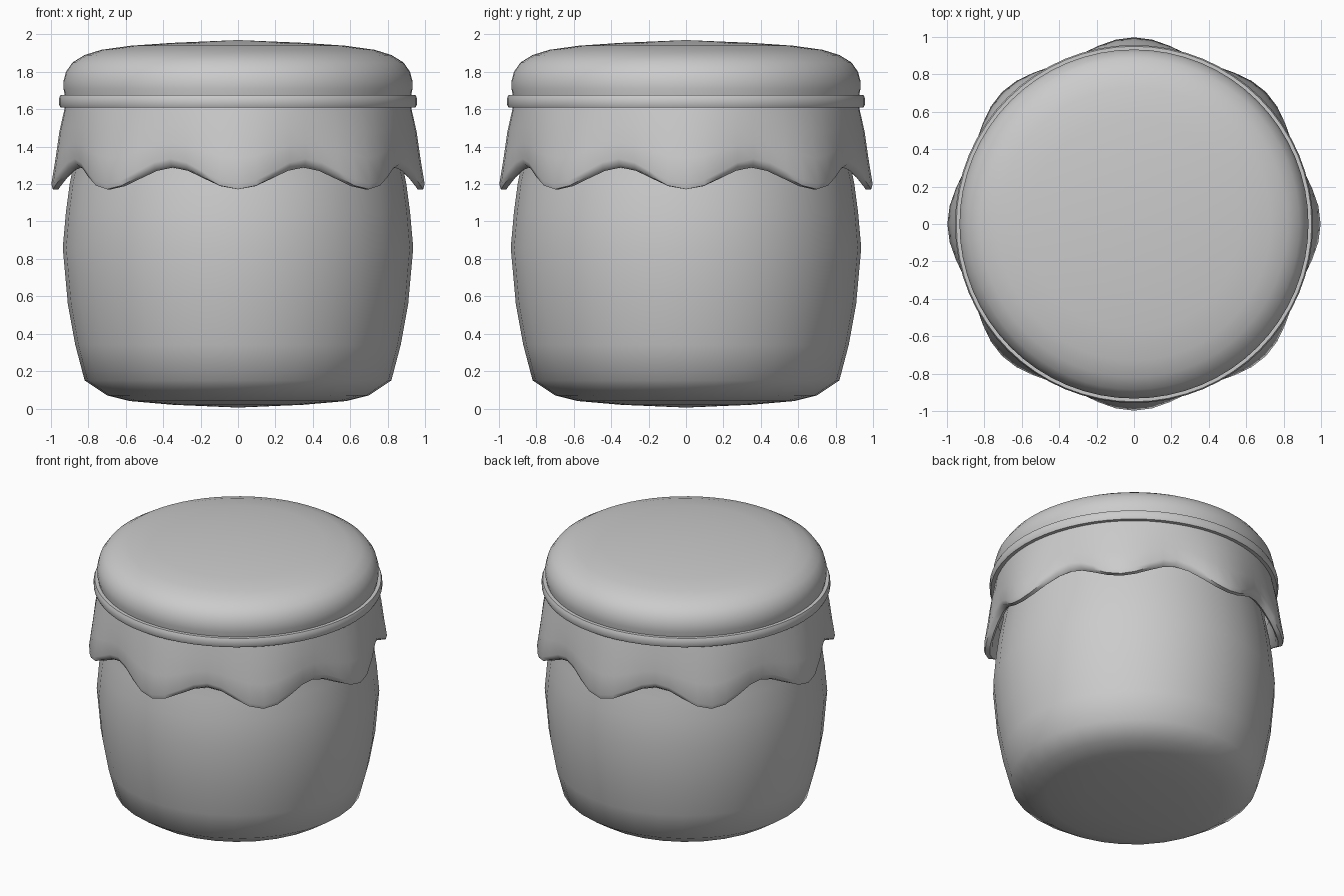
import bpy, bmesh
from math import cos, sin, tau

if "Cube" in bpy.data.objects:
    bpy.data.objects.remove(bpy.data.objects["Cube"])


def loft(name, rings, segments, closed=False):
    """Skin rings around z; each ring is a function angle -> (radius, z)."""
    bm = bmesh.new()
    loops = []
    for ring in rings:
        if ring(0)[0] == 0:
            loops.append([bm.verts.new((0, 0, ring(0)[1]))] * segments)
            continue
        loop = []
        for i in range(segments):
            a = tau * i / segments
            r, z = ring(a)
            loop.append(bm.verts.new((r * cos(a), r * sin(a), z)))
        loops.append(loop)
    pairs = list(zip(loops, loops[1:]))
    if closed:
        pairs.append((loops[-1], loops[0]))
    for low, high in pairs:
        for i in range(segments):
            j = (i + 1) % segments
            quad = list(dict.fromkeys((low[i], low[j], high[j], high[i])))
            bm.faces.new(quad)
    bmesh.ops.recalc_face_normals(bm, faces=bm.faces)
    mesh = bpy.data.meshes.new(name)
    bm.to_mesh(mesh)
    bm.free()
    obj = bpy.data.objects.new(name, mesh)
    bpy.context.collection.objects.link(obj)
    bpy.ops.object.select_all(action='DESELECT')
    obj.select_set(True)
    bpy.context.view_layer.objects.active = obj
    bpy.ops.object.shade_smooth_by_angle(angle=1.0)
    return obj


def plain(profile):
    return [lambda a, p=p: p for p in profile]


def wave(low, high):
    """Ring blending from (r, z) at the eight hem points to (r, z) between them."""
    def ring(a):
        t = (1 - cos(8 * a)) / 2
        return tuple(l + (h - l) * t for l, h in zip(low, high))
    return ring


# Jar body: bulging pot, closed under the cover
loft("jar_body", plain([
    (0, 0.005), (0.35, 0.02), (0.58, 0.04), (0.70, 0.07), (0.82, 0.15),
    (0.87, 0.34), (0.91, 0.56), (0.937, 0.86), (0.92, 1.05), (0.90, 1.20),
    (0.87, 1.35), (0.86, 1.55), (0, 1.58)]), 32)

# Cloth cover: puffed top, pinched at the band, flared skirt with a wavy hem
top = plain([
    (0, 1.97), (0.35, 1.955), (0.57, 1.94), (0.73, 1.918), (0.82, 1.89),
    (0.885, 1.85), (0.92, 1.80), (0.933, 1.75), (0.933, 1.71), (0.925, 1.67),
    (0.92, 1.64)])
skirt = [
    wave((0.928, 1.60), (0.925, 1.60)),
    wave((0.955, 1.48), (0.936, 1.51)),
    wave((0.975, 1.34), (0.943, 1.42)),
    wave((0.998, 1.20), (0.945, 1.335)),
    wave((0.990, 1.172), (0.935, 1.305)),
    wave((0.960, 1.172), (0.910, 1.288)),
    wave((0.945, 1.20), (0.890, 1.30)),
    wave((0.91, 1.40), (0.87, 1.42))]
loft("cloth_cover", top + skirt, 64)

# Band tied around the neck
loft("neck_band", plain([
    (0.90, 1.61), (0.95, 1.61), (0.957, 1.625), (0.957, 1.658),
    (0.95, 1.675), (0.90, 1.675)]), 64, closed=True)
